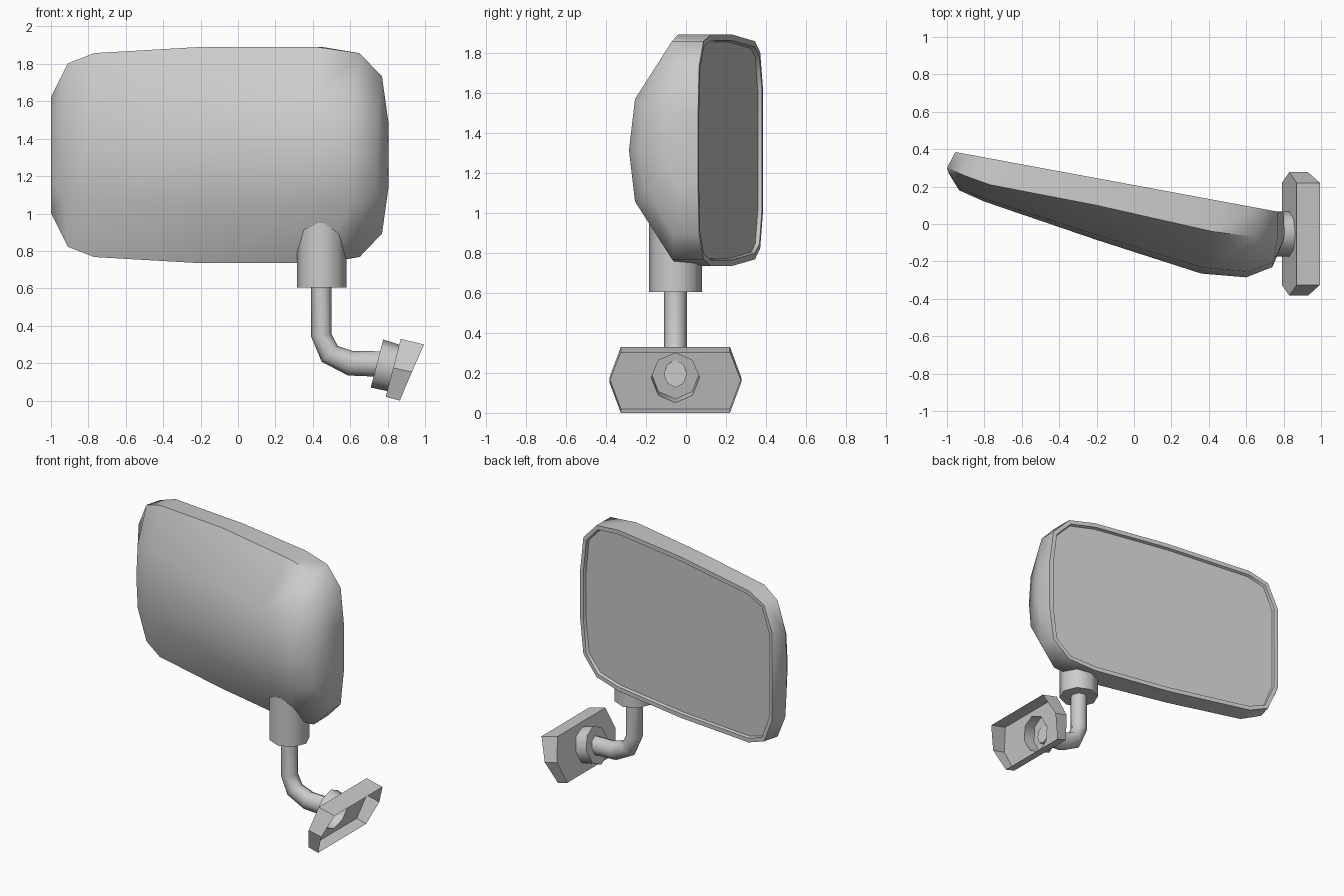
import bpy, bmesh, math
from mathutils import Vector

if "Cube" in bpy.data.objects:
    bpy.data.objects.remove(bpy.data.objects["Cube"], do_unlink=True)

GREY = (0.6, 0.6, 0.6, 1)
grey = bpy.data.materials.new("plain_grey")
grey.use_nodes = True
grey.diffuse_color = GREY
grey.node_tree.nodes["Principled BSDF"].inputs["Base Color"].default_value = GREY

MID_Z = 1.3125    # height of the housing centre line
STEM_Y = -0.053   # depth of the stem and mount


def finish(name, bm, angle=50):
    bmesh.ops.recalc_face_normals(bm, faces=bm.faces)
    mesh = bpy.data.meshes.new(name)
    bm.to_mesh(mesh)
    bm.free()
    mesh.materials.append(grey)
    obj = bpy.data.objects.new(name, mesh)
    bpy.context.collection.objects.link(obj)
    bpy.ops.object.select_all(action="DESELECT")
    obj.select_set(True)
    bpy.context.view_layer.objects.active = obj
    bpy.ops.object.shade_smooth_by_angle(angle=math.radians(angle))
    return obj


def loft(bm, rings, closed=True):
    """Skin a list of point rings with quads and return the vertex rings."""
    rows = [[bm.verts.new(p) for p in ring] for ring in rings]
    n = len(rows[0])
    for a, b in zip(rows, rows[1:]):
        for i in range(n if closed else n - 1):
            j = (i + 1) % n
            bm.faces.new((a[i], a[j], b[j], b[i]))
    return rows


def ring(x, z, tilt, r, ry, sides=8):
    """Ring facing along a direction in the xz plane; tilt 0 is down, 90 is +x."""
    t = math.radians(tilt)
    side = Vector((math.cos(t), 0, math.sin(t)))
    centre = Vector((x, STEM_Y, z))
    pts = []
    for i in range(sides):
        a = math.tau * i / sides
        pts.append(centre + side * r * math.cos(a) + Vector((0, ry * math.sin(a), 0)))
    return pts


# Housing: stations along x (rim x, side x, front x, half height, side y, front y)
stations = [
    (-.955, -1.0, -.99, .31, .30, .27),
    (-.88, -.91, -.935, .49, .26, .18),
    (-.74, -.77, -.80, .545, .21, .12),
    (-.12, -.20, -.20, .578, .10, -.085),
    (.45, .42, .36, .578, -.04, -.265),
    (.65, .65, .60, .545, -.07, -.285),
    (.77, .77, .74, .42, -.06, -.23),
    (.80, .805, .80, .17, -.05, -.09),
]


def housing_profile(xr, xs, xf, h, ys, yf):
    rim_y = 0.06 + (0.80 - xr) * 0.185
    mid_x, mid_y = xs + (xf - xs) * 0.85, ys + (yf - ys) * 0.86
    half = [(xr, rim_y, h), (xs, ys, h), (mid_x, mid_y, h * 0.47)]
    low = [(x, y, MID_Z - z) for x, y, z in half]
    high = [(x, y, MID_Z + z) for x, y, z in reversed(half)]
    return low + [(xf, yf, MID_Z)] + high


bm = bmesh.new()
rows = loft(bm, [housing_profile(*s) for s in stations], closed=False)
for row in (rows[0], rows[-1]):
    bm.faces.new((row[0], row[1], row[5], row[6]))
    bm.faces.new((row[1], row[2], row[4], row[5]))
    bm.faces.new((row[2], row[3], row[4]))
back = bm.faces.new([r[0] for r in rows] + [r[6] for r in reversed(rows)])
bmesh.ops.recalc_face_normals(bm, faces=bm.faces)

# Raised rim, then the recess that holds the glass
bmesh.ops.inset_region(bm, faces=[back], thickness=0.03, depth=0)
bmesh.ops.inset_region(bm, faces=[back], thickness=0.006, depth=-0.02)
glass_points = [v.co.copy() for v in back.verts]
bmesh.ops.delete(bm, geom=[back], context="FACES_ONLY")
finish("mirror_housing", bm)

# Mirror glass
bm = bmesh.new()
bm.faces.new([bm.verts.new(p) for p in glass_points])
finish("mirror_glass", bm)

# Socket under the housing
bm = bmesh.new()
rows = loft(bm, [ring(.447, z, 0, .132, .132) for z in (.605, .95)])
for row in rows:
    bm.faces.new(row)
finish("stem_socket", bm)

# Bent stem
bm = bmesh.new()
path = [(.445, .70, 0, .055), (.445, .35, 8, .055), (.49, .25, 45, .06),
        (.60, .20, 80, .067), (.765, .195, 90, .068)]
rows = loft(bm, [ring(x, z, tilt, r, .058) for x, z, tilt, r in path])
for row in (rows[0], rows[-1]):
    bm.faces.new(row)
finish("bent_stem", bm)

# Collar: a cup that opens into the mount
COLLAR_TILT = 75.5
bm = bmesh.new()
collar = [ring(.743, .198, COLLAR_TILT, .133, .12), ring(.83, .175, COLLAR_TILT, .128, .12)]
rows = loft(bm, collar)
bm.faces.new(rows[0])
finish("mount_collar", bm)


# Mount: hollow hexagonal shell, open on its outer side
def hexagon(top, middle, bottom):
    outline = [(top, -.2725), (top, .2725), (middle, .33),
               (bottom, .2725), (bottom, -.2725), (middle, -.33)]
    return [(p[0], STEM_Y + y, p[1]) for p, y in outline]


bm = bmesh.new()
rows = loft(bm, [hexagon((.995, .30), (.93, .153), (.865, 0)),
                 hexagon((.87, .33), (.83, .175), (.79, .02))])
hole = [bm.verts.new(p) for p in collar[1]]
edges = [bm.edges.new((hole[i - 1], hole[i])) for i in range(len(hole))]
floor = rows[1]
edges += [bm.edges.get((floor[i - 1], floor[i])) for i in range(len(floor))]
bmesh.ops.triangle_fill(bm, use_beauty=True, edges=edges)
finish("mount_shell", bm, 25)
